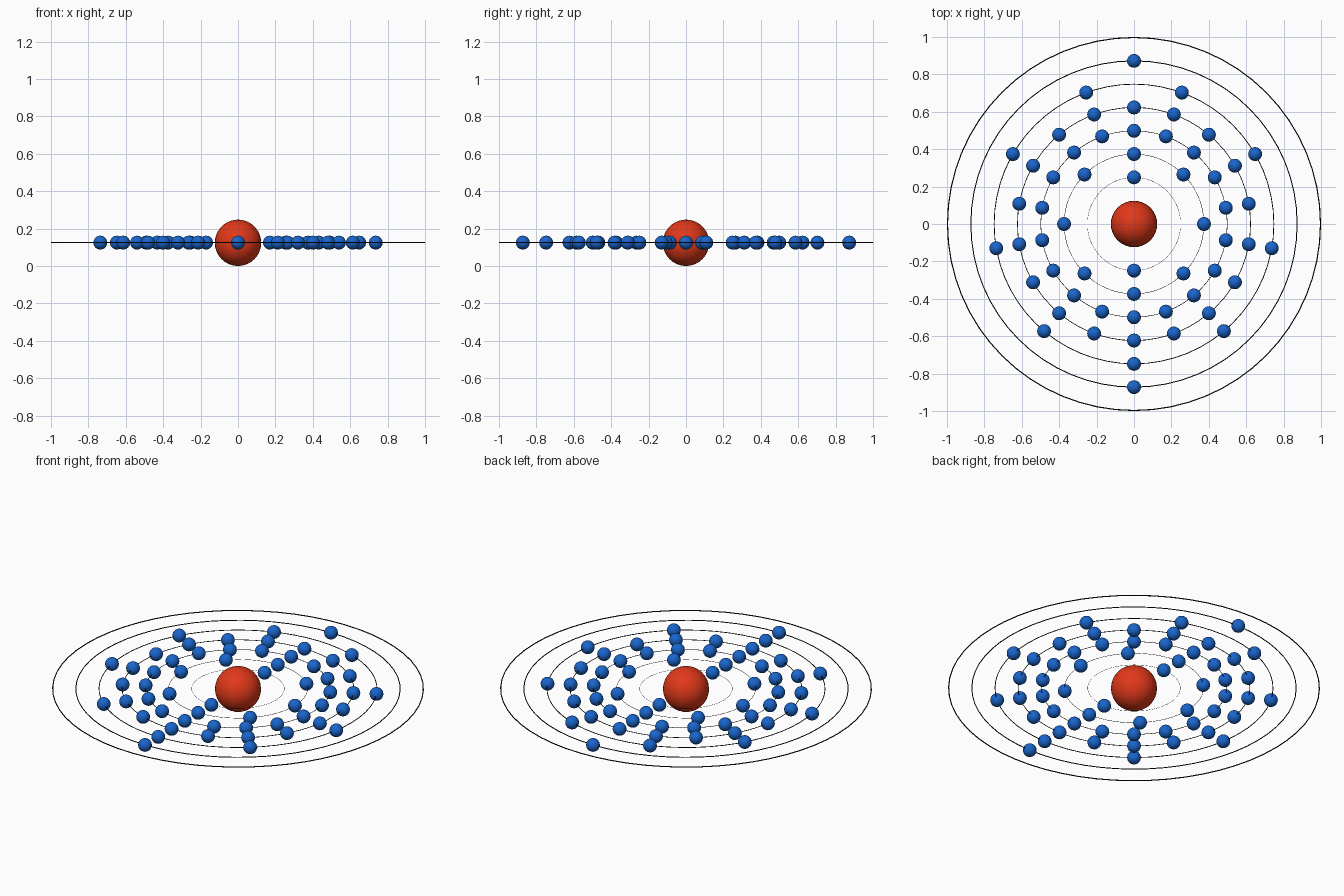
import bpy
from math import sin, cos, pi

if "Cube" in bpy.data.objects:
    bpy.data.objects.remove(bpy.data.objects["Cube"])

CENTRE_Z = 0.125


def material(name, rgb):
    m = bpy.data.materials.new(name)
    m.diffuse_color = (*rgb, 1)
    m.use_nodes = True
    m.node_tree.nodes["Principled BSDF"].inputs["Base Color"].default_value = m.diffuse_color
    return m


red = material("red", (0.75, 0.04, 0.01))
blue = material("blue", (0.01, 0.13, 0.6))
black = material("black", (0.005, 0.005, 0.005))


def finish(name, mat):
    ob = bpy.context.object
    ob.name = name
    ob.data.materials.append(mat)
    bpy.ops.object.shade_smooth()
    return ob


# central nucleus
bpy.ops.mesh.primitive_uv_sphere_add(segments=32, ring_count=16, radius=0.124,
                                     location=(0, 0, CENTRE_Z - 0.001))
finish("nucleus", red)

# seven thin orbit rings, each tube in proportion to its radius
for i in range(1, 8):
    r = (i + 1) / 8
    bpy.ops.mesh.primitive_torus_add(major_radius=r * 0.997, minor_radius=r * 0.003,
                                     major_segments=64, minor_segments=8,
                                     location=(0, 0, CENTRE_Z))
    finish(f"orbit_ring_{i}", black)

# electrons share one mesh, evenly spaced on each ring starting at -y
bpy.ops.mesh.primitive_uv_sphere_add(segments=32, ring_count=16, radius=0.037)
template = finish("electron", blue)
mesh = template.data
bpy.data.objects.remove(template)
for shell, count in enumerate((2, 8, 18, 18, 9, 2), start=1):
    r = (shell + 1) / 8 * 0.997
    for k in range(count):
        a = -pi / 2 + 2 * pi * k / count
        ob = bpy.data.objects.new(f"electron_{shell}_{k + 1}", mesh)
        ob.location = (r * cos(a), r * sin(a), CENTRE_Z)
        bpy.context.collection.objects.link(ob)
